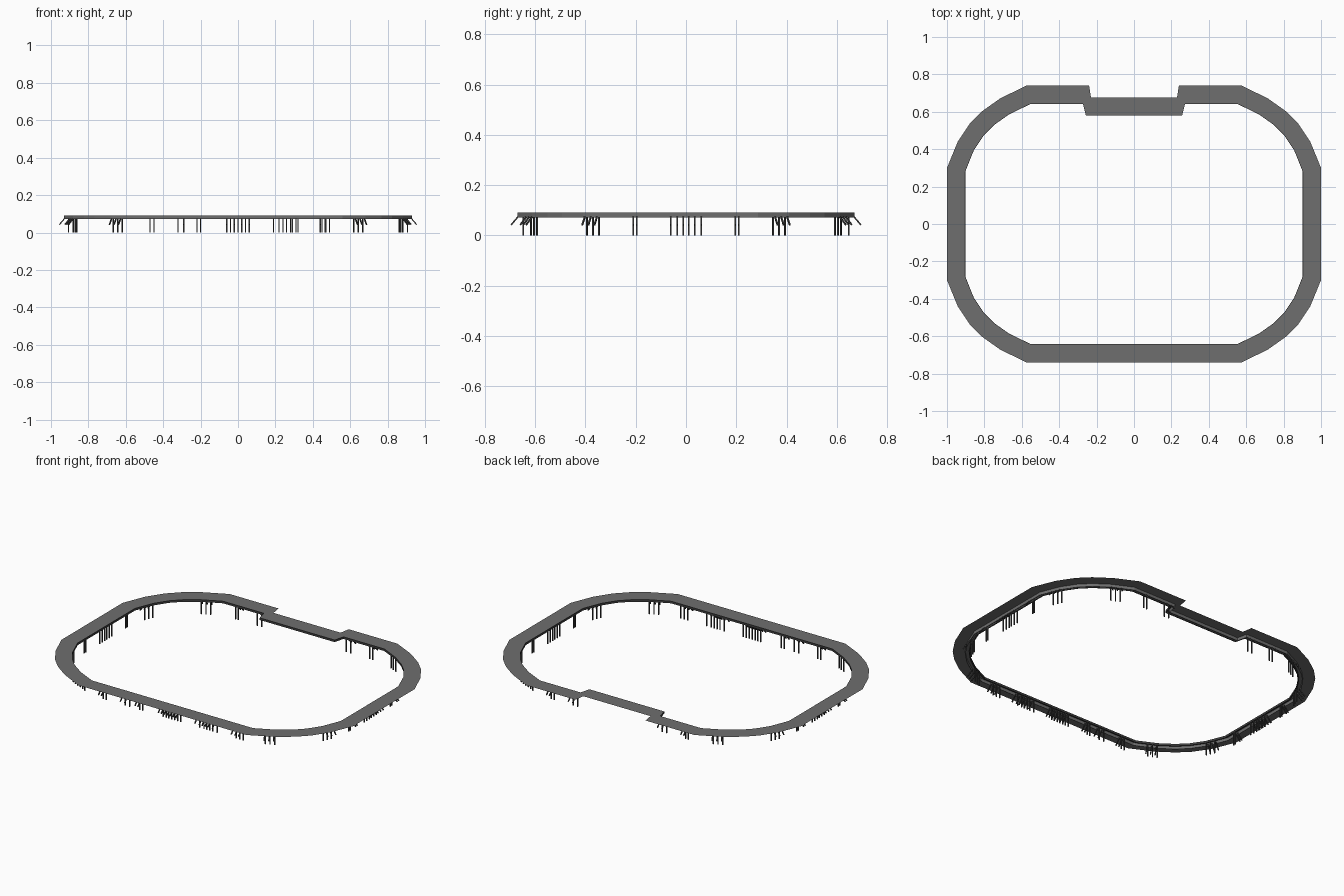
import bpy, bmesh
from mathutils import Vector

if "Cube" in bpy.data.objects:
    bpy.data.objects.remove(bpy.data.objects["Cube"])

DECK_Z, BEAM_Z = 0.092, 0.072


def material(name, v):
    m = bpy.data.materials.new(name)
    m.diffuse_color = (v, v, v, 1)
    m.use_nodes = True
    m.node_tree.nodes["Principled BSDF"].inputs["Base Color"].default_value = m.diffuse_color
    return m


grey = material("dark_grey", 0.158)
black = material("charcoal", 0.05)


def finish(bm, name, mat):
    me = bpy.data.meshes.new(name)
    bm.to_mesh(me)
    bm.free()
    me.materials.append(mat)
    ob = bpy.data.objects.new(name, me)
    bpy.context.collection.objects.link(ob)
    return ob


def blend(p, q, t):
    return tuple(tuple(Vector(a).lerp(Vector(b), t)) for a, b in zip(p, q))


# Right half of the loop, back to front: (inner point, outer point)
notch = [((.256, .582), (.23, .676)), ((.272, .645), (.24, .74))]
corner = [((.553, .645), (.575, .74)), ((.714, .567), (.77, .645)),
          ((.84, .442), (.92, .495)), ((.905, .281), (1, .30))]
# cut the two middle points of each corner for a rounder bend
c0, c1, c2, c3 = corner
bend = [c0, blend(c1, c0, .28), blend(c1, c2, .28),
        blend(c2, c1, .28), blend(c2, c3, .28), c3]
flip_y = [tuple((x, -y) for x, y in p) for p in reversed(bend)]
right = notch + bend + flip_y
left = [tuple((-x, y) for x, y in p) for p in reversed(right)]
loop = [(Vector(a), Vector(b)) for a, b in right + left]
N = len(loop)


def at(p, z):
    return (p.x, p.y, z)


# Flat deck
bm = bmesh.new()
ins = [bm.verts.new(at(a, DECK_Z)) for a, b in loop]
outs = [bm.verts.new(at(b, DECK_Z)) for a, b in loop]
for i in range(N):
    j = (i + 1) % N
    bm.faces.new((ins[i], ins[j], outs[j], outs[i]))
bm.normal_update()
for f in bm.faces:
    if f.normal.z < 0:
        f.normal_flip()
finish(bm, "track_deck", grey)


# Rails running under the inner edge of the deck
def rail(name, t0, t1, bottom, mat):
    bm = bmesh.new()
    rings = []
    for a, b in loop:
        p, q = a.lerp(b, t0), a.lerp(b, t1)
        rings.append([bm.verts.new(at(v, z)) for v, z in
                      ((p, DECK_Z - .001), (p, bottom), (q, bottom), (q, DECK_Z - .001))])
    for i in range(N):
        r, s = rings[i], rings[(i + 1) % N]
        for k in range(4):
            m = (k + 1) % 4
            bm.faces.new((r[k], r[m], s[m], s[k]))
    bmesh.ops.recalc_face_normals(bm, faces=bm.faces)
    finish(bm, name, mat)


rail("inner_rail", -.03, .04, BEAM_Z + .006, black)
rail("outer_rail", .24, .27, BEAM_Z, grey)


# Supports: upright leg plus a brace slanting outwards
def bar(bm, p, q, side, w=0.006):
    p, q = Vector(p), Vector(q)
    u = Vector((side.x, side.y, 0)) * w / 2
    v = (q - p).cross(u).normalized() * w / 2
    ends = [[bm.verts.new(e + u * a + v * b) for a, b in
             ((-1, -1), (1, -1), (1, 1), (-1, 1))] for e in (p, q)]
    for k in range(4):
        m = (k + 1) % 4
        bm.faces.new((ends[0][k], ends[0][m], ends[1][m], ends[1][k]))
    bm.faces.new(ends[0][::-1])
    bm.faces.new(ends[1])


def support(bm, p, along):
    out = Vector((along.y, -along.x))
    if out.dot(p) < 0:
        out = -out
    bar(bm, at(p + out * 0.002, 0), at(p + out * 0.002, 0.085), along)
    bar(bm, at(p + out * 0.018, 0.08), at(p + out * 0.05, 0.042), along)


bm = bmesh.new()
X, Y = Vector((1, 0)), Vector((0, 1))
# front straight
for x in (-.47, -.45, -.32, -.29, -.22, -.20, -.06, -.04, -.02, 0, .02, .04, .06,
          .19, .22, .24, .26, .28, .31, .44, .465, .49):
    support(bm, Vector((x, -.645)), X)
for s in (-1, 1):
    # back straight, on both sides of the notch
    for x in (.29, .32, .45, .47):
        support(bm, Vector((s * x, .645)), X)
    # side straights
    for y in (-.21, -.195, -.06, -.035, -.01, .01, .035, .06, .195, .21):
        support(bm, Vector((s * .905, y)), Y)
    # corners: first and last segment of each
    for t in (-1, 1):
        for k, steps in ((0, (.4, .55, .7)), (2, (.3, .45, .6))):
            a, b = (Vector((c[0][0] * s, c[0][1] * t)) for c in corner[k:k + 2])
            for u in steps:
                support(bm, a.lerp(b, u), (b - a).normalized())
bmesh.ops.recalc_face_normals(bm, faces=bm.faces)
finish(bm, "support_legs", black)
